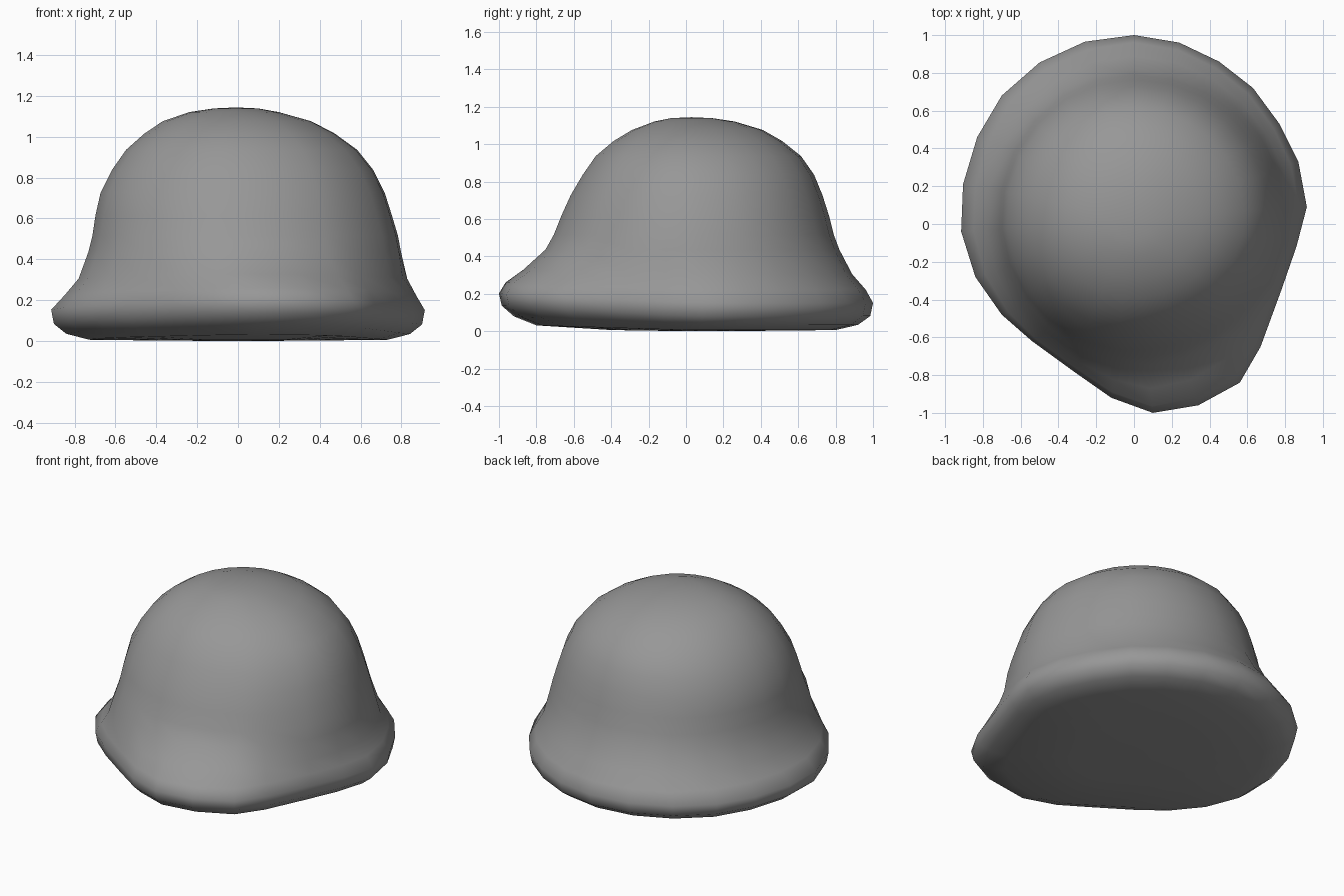
import bpy, bmesh, math

if "Cube" in bpy.data.objects:
    bpy.data.objects.remove(bpy.data.objects["Cube"])

# Rim outline seen from above, clockwise from the back
RIM = [(0, 1), (.24, .96), (.45, .86), (.63, .72), (.77, .53), (.87, .33),
       (.915, .09), (.86, -.12), (.78, -.35), (.67, -.65), (.56, -.84), (.34, -.96),
       (.10, -1), (-.12, -.92), (-.32, -.78), (-.54, -.62), (-.70, -.48), (-.84, -.28),
       (-.915, -.04), (-.905, .21), (-.83, .46), (-.70, .68), (-.50, .855), (-.26, .965)]

# Dome levels: z, left, right, front, back extents
DOME = [(.44, .735, .80, .755, .82), (.52, .715, .785, .71, .79), (.62, .70, .755, .67, .765),
        (.73, .675, .72, .62, .73), (.84, .62, .665, .555, .685), (.94, .55, .585, .485, .615),
        (1.02, .46, .475, .39, .515), (1.08, .37, .36, .29, .41), (1.125, .24, .20, .17, .26),
        (1.143, .12, .10, .08, .14)]

# Rounded underside of the brim: outline scale, z at back, extra z at front
UNDER = [(.40, .006, .004), (.80, .010, .025), (.92, .038, .045), (.985, .085, .055)]

CY = .03


def dome_ring(z, left, right, front, back):
    ring = []
    for x, y in RIM:
        a = math.atan2(y - CY, x)
        c, s = math.cos(a), math.sin(a)
        ring.append((c * (right if c > 0 else left),
                     CY + s * (back - CY if s > 0 else front + CY), z))
    return ring


def rim_ring(scale, z, lift):
    return [(x * scale, y * scale, z + lift * max(0, -y)) for x, y in RIM]


def blend_ring(outer, inner, side, front, back, z_frac):
    # Flare from rim to dome, fuller toward front and back
    ring = []
    for (x0, y0, z0), (x1, y1, z1) in zip(outer, inner):
        t = side + ((front if y0 < 0 else back) - side) * y0 * y0
        ring.append((x0 + (x1 - x0) * t, y0 + (y1 - y0) * t, z0 + (z1 - z0) * z_frac))
    return ring


rim = rim_ring(1, .155, .05)
dome = [dome_ring(*row) for row in DOME]
rings = [rim_ring(*row) for row in UNDER] + [rim]
rings += [blend_ring(rim, dome[0], .36, .14, .22, .25),
          blend_ring(rim, dome[0], .74, .52, .62, .54)] + dome

# Loft the rings into one closed helmet shell
bm = bmesh.new()
loops = [[bm.verts.new(p) for p in ring] for ring in rings]
n = len(RIM)
for lo, hi in zip(loops, loops[1:]):
    for i in range(n):
        j = (i + 1) % n
        bm.faces.new((lo[i], lo[j], hi[j], hi[i]))
for loop, tip in ((loops[0], (0, 0, .004)), (loops[-1], (-.01, .03, 1.148))):
    v = bm.verts.new(tip)
    for i in range(n):
        bm.faces.new((loop[i], loop[(i + 1) % n], v))
bmesh.ops.recalc_face_normals(bm, faces=bm.faces)
for f in bm.faces:
    f.smooth = True
low = min(v.co.z for v in bm.verts)
for v in bm.verts:
    v.co.z -= low

mesh = bpy.data.meshes.new("helmet")
bm.to_mesh(mesh)
bm.free()
helmet = bpy.data.objects.new("helmet", mesh)
bpy.context.collection.objects.link(helmet)

# Dark grey finish
mat = bpy.data.materials.new("dark_grey")
mat.diffuse_color = (.31, .31, .31, 1)
mat.use_nodes = True
mat.node_tree.nodes["Principled BSDF"].inputs["Base Color"].default_value = mat.diffuse_color
mesh.materials.append(mat)
